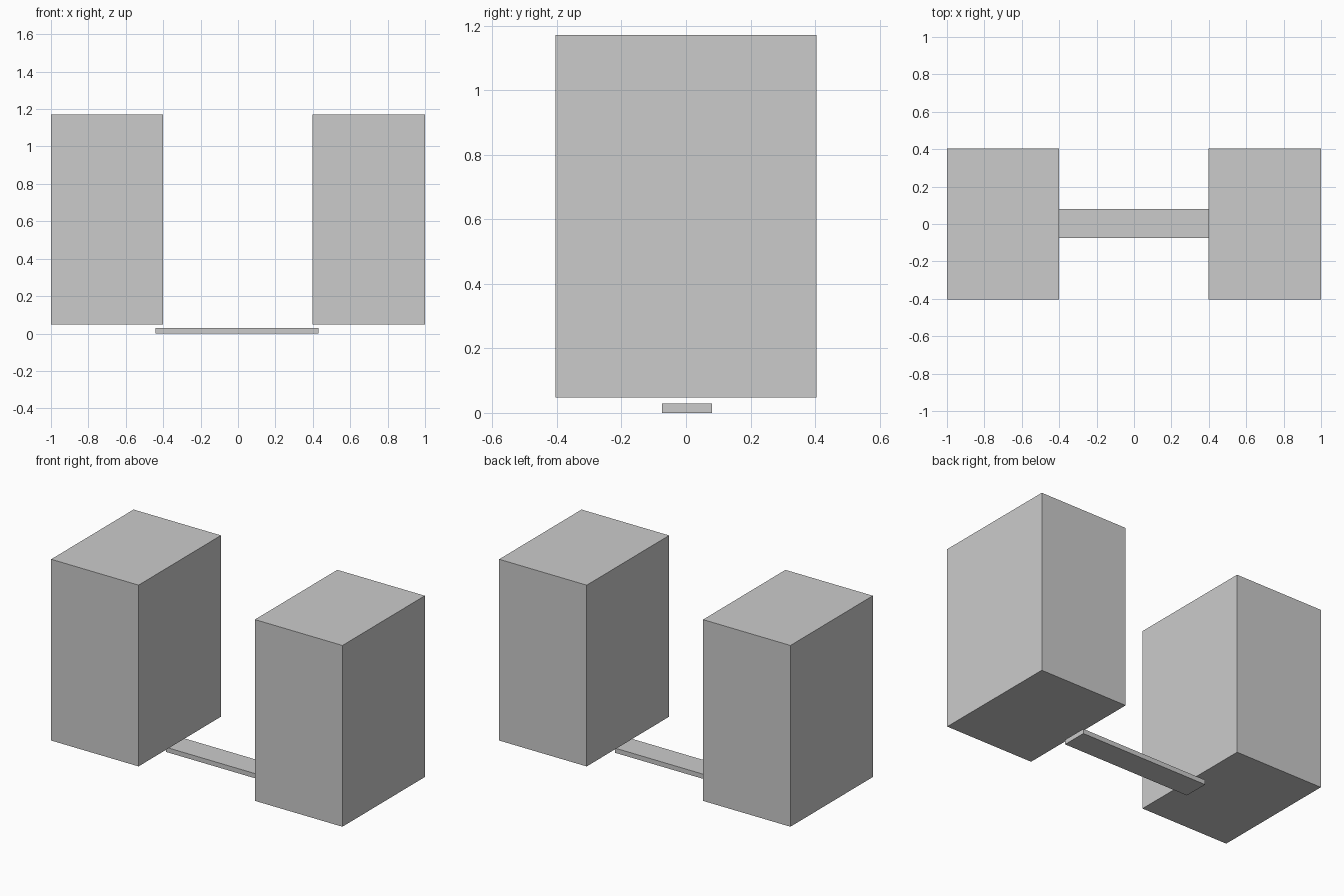
import bpy

# Remove the default cube
cube = bpy.data.objects.get("Cube")
if cube:
    bpy.data.objects.remove(cube, do_unlink=True)

# Single grey material
grey = bpy.data.materials.new("plain grey")
grey.use_nodes = True
colour = (0.6, 0.6, 0.6, 1)
grey.diffuse_color = colour
grey.node_tree.nodes["Principled BSDF"].inputs["Base Color"].default_value = colour


def box(name, low, high):
    """Add a box spanning two opposite corners."""
    centre = [(a + b) / 2 for a, b in zip(low, high)]
    bpy.ops.mesh.primitive_cube_add(size=1, location=centre)
    obj = bpy.context.object
    obj.name = name
    obj.scale = [b - a for a, b in zip(low, high)]
    bpy.ops.object.transform_apply(location=False, rotation=False, scale=True)
    obj.data.materials.append(grey)
    return obj


# Two tall side blocks
box("right_block", (-1, -0.404, 0.047), (-0.4, 0.404, 1.172))
box("left_block", (0.399, -0.404, 0.047), (1, 0.404, 1.172))

# Thin low bar joining them, its ends tucked beneath the blocks
box("connecting_bar", (-0.442, -0.075, 0), (0.431, 0.081, 0.029))
